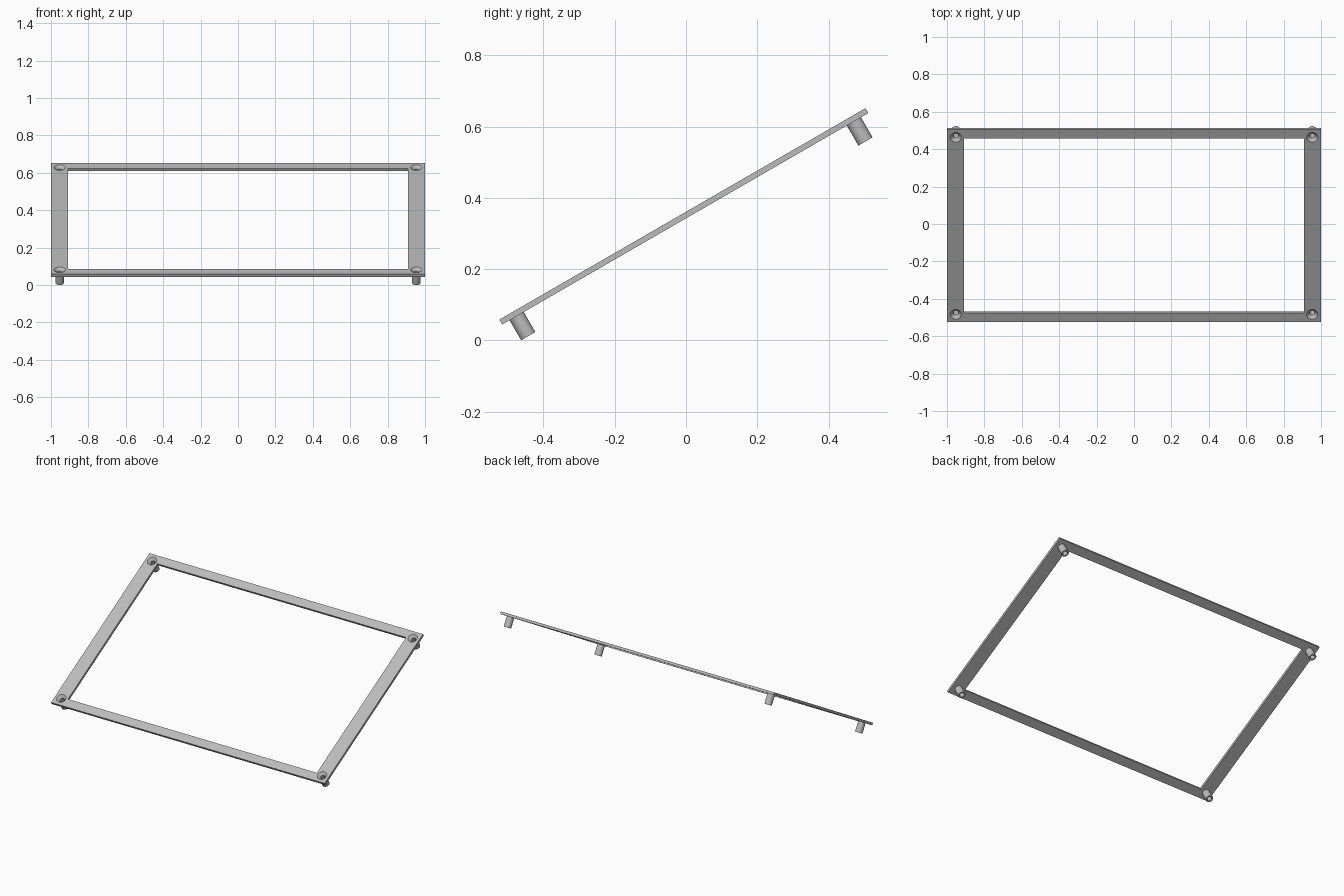
import bpy, bmesh, math
from mathutils import Matrix

cube = bpy.data.objects.get("Cube")
if cube:
    bpy.data.objects.remove(cube)

LENGTH, THICK = 1.187, 0.016      # sheet size along the slope, sheet thickness
SIDE, RAIL = 0.09, 0.055          # widths of the side and cross bars
BORE, SINK, POST = 0.014, 0.03, 0.023
DEPTH = 0.081                     # top of sheet to end of standoff
TILT = Matrix.Translation((0, -0.01, 0.355)) @ Matrix.Rotation(math.radians(30), 4, "X")
SPOTS = [(sx * 0.953, sy * (LENGTH / 2 - 0.047)) for sx in (-1, 1) for sy in (-1, 1)]

metal = bpy.data.materials.new("Grey metal")
metal.use_nodes = True
metal.diffuse_color = (0.5, 0.5, 0.5, 1)
metal.node_tree.nodes["Principled BSDF"].inputs["Base Color"].default_value = (0.5, 0.5, 0.5, 1)


def add_object(name, bm):
    bmesh.ops.recalc_face_normals(bm, faces=bm.faces)
    mesh = bpy.data.meshes.new(name)
    bm.to_mesh(mesh)
    bm.free()
    mesh.materials.append(metal)
    obj = bpy.data.objects.new(name, mesh)
    obj.matrix_world = TILT
    bpy.context.collection.objects.link(obj)
    return obj


def lathe(bm, profile, x, y, sides=32):
    """Spin a closed (radius, height) outline around an upright axis."""
    rings = [[bm.verts.new((x + r * math.cos(math.tau * i / sides),
                            y + r * math.sin(math.tau * i / sides), z))
              for i in range(sides)] for r, z in profile]
    for a, b in zip(rings, rings[1:] + rings[:1]):
        for i in range(sides):
            j = (i + 1) % sides
            bm.faces.new((a[i], a[j], b[j], b[i]))


# Frame sheet: rectangular ring with thickness
bm = bmesh.new()
loops = []
for hx, hy in ((1, LENGTH / 2), (1 - SIDE, LENGTH / 2 - RAIL)):
    for z in (0, -THICK):
        loops.append([bm.verts.new((sx * hx, sy * hy, z))
                      for sx, sy in ((-1, -1), (1, -1), (1, 1), (-1, 1))])
outer_top, outer_low, inner_top, inner_low = loops
for a, b in ((outer_top, inner_top), (inner_top, inner_low),
             (inner_low, outer_low), (outer_low, outer_top)):
    for i in range(4):
        j = (i + 1) % 4
        bm.faces.new((a[i], a[j], b[j], b[i]))
frame = add_object("frame", bm)

# Countersunk screw holes through the sheet
bm = bmesh.new()
slope = (SINK - BORE) / THICK
over = 0.004
for x, y in SPOTS:
    bmesh.ops.create_cone(
        bm, cap_ends=True, segments=32,
        radius1=BORE - slope * over, radius2=SINK + slope * over,
        depth=THICK + 2 * over, matrix=Matrix.Translation((x, y, -THICK / 2)))
cutter = add_object("countersink_cutter", bm)
cutter.hide_render = True
cutter.display_type = "WIRE"
cut = frame.modifiers.new("Countersinks", "BOOLEAN")
cut.operation = "DIFFERENCE"
cut.solver = "EXACT"
cut.object = cutter

# Bake the holes so the cutter can go
bpy.context.view_layer.objects.active = frame
bpy.ops.object.modifier_apply(modifier=cut.name)
bpy.data.objects.remove(cutter)

# Hollow standoffs under the corners
names = ("right_front", "right_back", "left_front", "left_back")
parts = [frame]
for name, (x, y) in zip(names, SPOTS):
    bm = bmesh.new()
    lathe(bm, [(BORE, -THICK), (BORE, -DEPTH), (POST, -DEPTH), (POST, -THICK)], x, y)
    parts.append(add_object(name + "_standoff", bm))

bpy.ops.object.select_all(action="DESELECT")
for obj in parts:
    obj.select_set(True)
bpy.ops.object.shade_smooth_by_angle(angle=math.radians(30))
